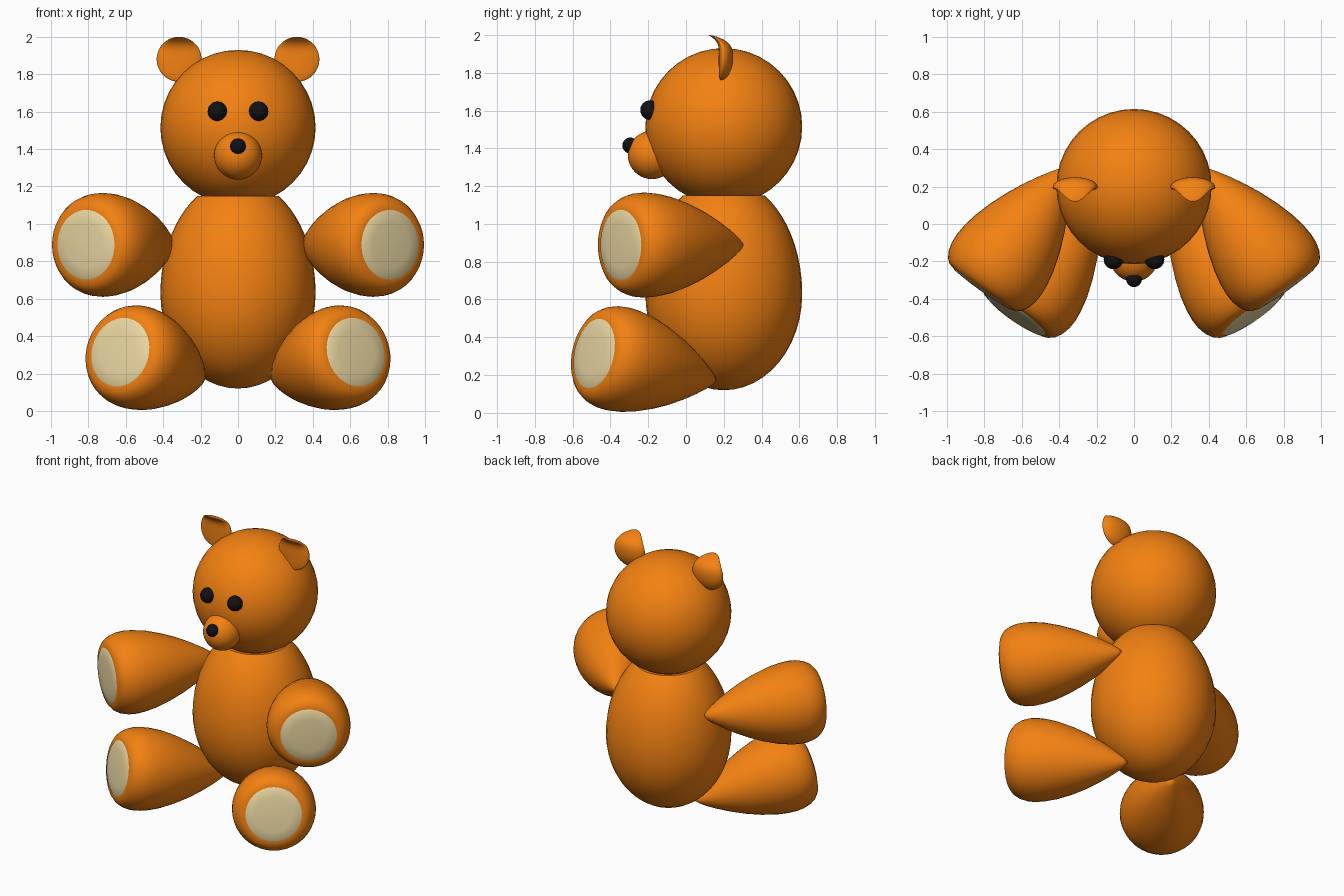
import bpy, bmesh
from math import sin, cos, pi, sqrt, radians
from mathutils import Vector

if "Cube" in bpy.data.objects:
    bpy.data.objects.remove(bpy.data.objects["Cube"])


def material(name, rgb):
    m = bpy.data.materials.new(name)
    m.diffuse_color = (*rgb, 1)
    m.use_nodes = True
    m.node_tree.nodes["Principled BSDF"].inputs["Base Color"].default_value = m.diffuse_color
    return m


FUR = material("orange_fur", (0.90, 0.22, 0.006))
PAD = material("cream_pad", (0.83, 0.68, 0.36))
BLACK = material("black", (0.006, 0.006, 0.006))


def finish(ob, mat):
    ob.data.materials.append(mat)
    bpy.ops.object.select_all(action='DESELECT')
    ob.select_set(True)
    bpy.context.view_layer.objects.active = ob
    bpy.ops.object.shade_smooth_by_angle(angle=radians(35))
    return ob


def ball(name, centre, radius, mat, segs=40):
    bpy.ops.mesh.primitive_uv_sphere_add(segments=segs, ring_count=segs // 2,
                                         radius=radius, location=centre)
    ob = bpy.context.object
    ob.name = name
    return finish(ob, mat)


def lathe(name, profile, mat, origin, axis=(0, 0, 1), segs=40):
    """Revolve (distance along axis, radius) points around an axis."""
    bm = bmesh.new()
    vs = [bm.verts.new((r, 0, t)) for t, r in profile]
    edges = [bm.edges.new(p) for p in zip(vs, vs[1:])]
    bmesh.ops.spin(bm, geom=vs + edges, cent=(0, 0, 0), axis=(0, 0, 1),
                   angle=2 * pi, steps=segs)
    bmesh.ops.remove_doubles(bm, verts=bm.verts[:], dist=0.0005)
    bmesh.ops.recalc_face_normals(bm, faces=bm.faces[:])
    me = bpy.data.meshes.new(name)
    bm.to_mesh(me)
    bm.free()
    ob = bpy.data.objects.new(name, me)
    bpy.context.collection.objects.link(ob)
    ob.location = origin
    ob.rotation_mode = 'QUATERNION'
    ob.rotation_quaternion = Vector(axis).to_track_quat('Z', 'Y')
    return finish(ob, mat)


# Egg-shaped body with a flat neck
body = []
for i in range(25):
    z = 0.63 - 0.51 * cos(pi / 2 * i / 12) if i <= 12 else 0.63 + 0.52 * sin(pi / 2 * (i - 12) / 12)
    h = 0.51 if z < 0.63 else 0.61
    body.append((z, 0.415 * sqrt(max(0, 1 - ((z - 0.63) / h) ** 2))))
body.append((1.15, 0))
lathe("body", body, FUR, (0, 0.2, 0))

# Head, muzzle and nose
ball("head", (0, 0.2, 1.515), 0.415, FUR)
ball("muzzle", (0, -0.18, 1.365), 0.128, FUR)
ball("nose", (0, -0.295, 1.415), 0.042, BLACK, 24)

LIMB = [(0, 0), (0.03, 0.03), (0.07, 0.06), (0.13, 0.098), (0.21, 0.143), (0.30, 0.187),
        (0.40, 0.227), (0.50, 0.258), (0.58, 0.273), (0.64, 0.278), (0.69, 0.275),
        (0.735, 0.263), (0.77, 0.243), (0.79, 0.220), (0.798, 0.19), (0.80, 0)]
SOLE = [(0.796, 0.19), (0.803, 0.18), (0.808, 0.12), (0.811, 0.06), (0.812, 0)]


def limb(name, tip, direction):
    lathe(name, LIMB, FUR, tip, direction)
    lathe(name + "_pad", SOLE, PAD, tip, direction)


def ear(name, x):
    ob = ball(name, (0, 0, 0), 1, FUR, 48)
    for v in ob.data.vertices:
        a, b, c = v.co
        depth = b * (0.055 if b > 0 else 0.022)
        curl = -0.075 * max(0, c) ** 4 - 0.01 * max(0, -c) ** 2
        v.co = (a * 0.12, depth + curl, c * 0.12)
    ob.location = (x, 0.195, 1.88)


# Mirrored pairs
for side, s in (("right", 1), ("left", -1)):
    ball(side + "_eye", (s * 0.11, -0.19, 1.602), 0.052, BLACK, 24)
    ear(side + "_ear", s * 0.315)
    limb(side + "_arm", (s * 0.35, 0.305, 0.888), (s * 0.58, -0.815, 0))
    limb(side + "_leg", (s * 0.184, 0.16, 0.17), (s * 0.558, -0.81, 0.18))
